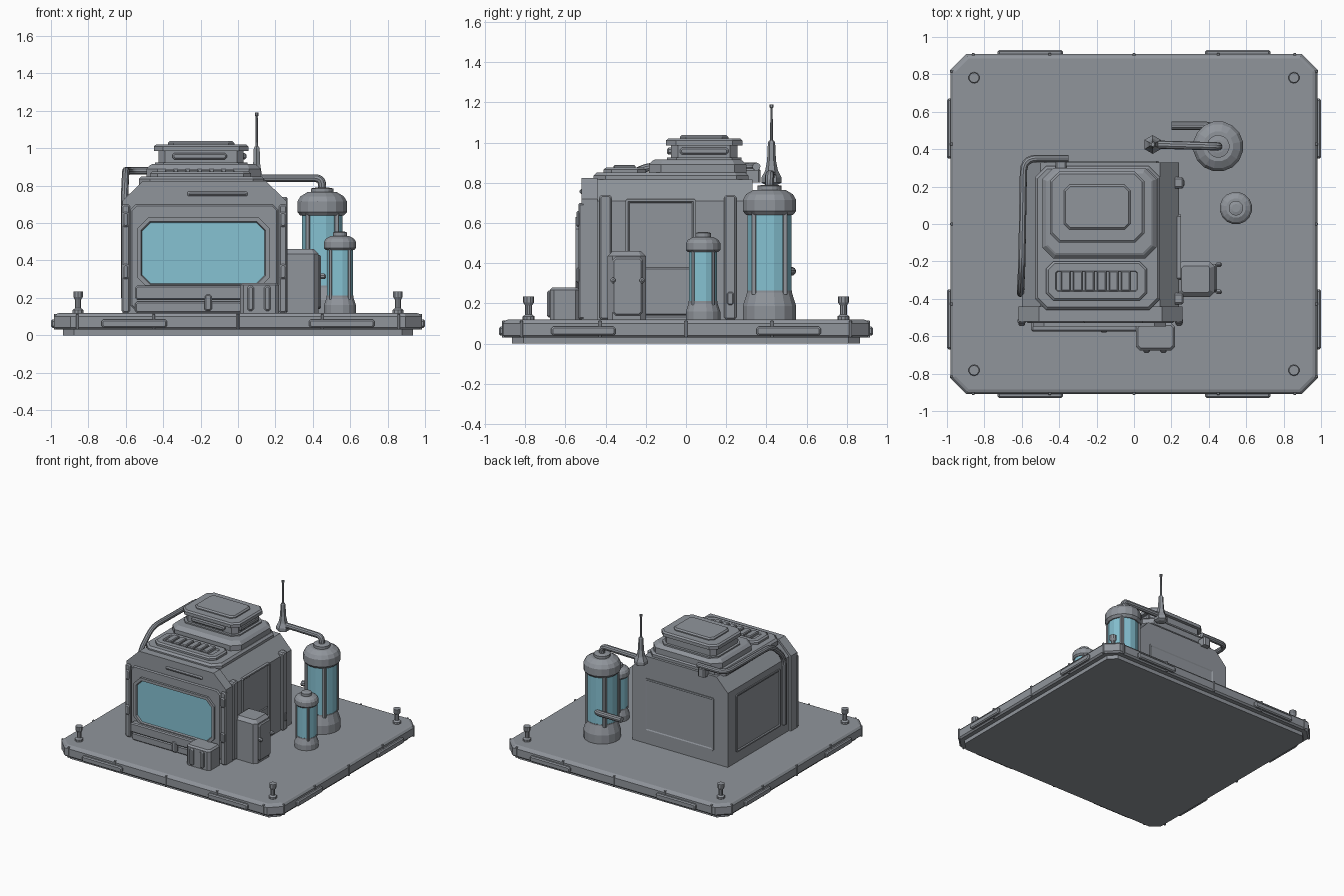
import bpy, bmesh, math
from mathutils import Vector

cube = bpy.data.objects.get("Cube")
if cube:
    bpy.data.objects.remove(cube, do_unlink=True)


def material(name, rgb):
    m = bpy.data.materials.new(name)
    m.use_nodes = True
    m.diffuse_color = (*rgb, 1)
    m.node_tree.nodes["Principled BSDF"].inputs["Base Color"].default_value = (*rgb, 1)
    return m


GREY = material("metal_grey", (0.28, 0.30, 0.33))
TEAL = material("teal_glass", (0.24, 0.54, 0.65))
AXES = {"x": lambda u, v, h: (h, u, v),
        "y": lambda u, v, h: (u, h, v),
        "z": lambda u, v, h: (u, v, h)}


def finish(name, bm, mats=(GREY,), smooth=False):
    bmesh.ops.recalc_face_normals(bm, faces=bm.faces)
    me = bpy.data.meshes.new(name)
    bm.to_mesh(me)
    bm.free()
    for m in mats:
        me.materials.append(m)
    ob = bpy.data.objects.new(name, me)
    bpy.context.collection.objects.link(ob)
    if smooth:
        for o in bpy.context.selected_objects:
            o.select_set(False)
        bpy.context.view_layer.objects.active = ob
        ob.select_set(True)
        bpy.ops.object.shade_smooth_by_angle(angle=math.radians(35))
    return ob


def loft(name, rings, mats=(GREY,), cap_mat=0, smooth=False):
    """Join equal rings of points and cap both ends."""
    bm = bmesh.new()
    loops = [[bm.verts.new(p) for p in r] for r in rings]
    n = len(loops[0])
    for a, b in zip(loops, loops[1:]):
        for i in range(n):
            j = (i + 1) % n
            bm.faces.new((a[i], a[j], b[j], b[i]))
    bm.faces.new(loops[0])
    bm.faces.new(loops[-1]).material_index = cap_mat
    return finish(name, bm, mats, smooth)


def slab(name, axis, u0, u1, v0, v1, c, layers, mats=(GREY,), cap_mat=0):
    """Rectangle with cut corners, lofted through (height, inset) layers."""
    rings = []
    for h, d in layers:
        a, b, e, f = u0 + d, u1 - d, v0 + d, v1 - d
        k = max(c - 0.586 * d, 0.002)
        pts = [(a + k, e), (b - k, e), (b, e + k), (b, f - k),
               (b - k, f), (a + k, f), (a, f - k), (a, e + k)]
        rings.append([AXES[axis](u, v, h) for u, v in pts])
    return loft(name, rings, mats, cap_mat)


def plate(name, axis, u0, u1, v0, v1, h0, h1, c=0.01, bev=0.008):
    s = math.copysign(bev, h1 - h0)
    return slab(name, axis, u0, u1, v0, v1, c, [(h0, 0), (h1 - s, 0), (h1, bev)])


def panel(name, axis, u0, u1, v0, v1, h, out, c=0.02, rim=0.018):
    """Raised rim with a sunken centre."""
    return slab(name, axis, u0, u1, v0, v1, c,
                [(h - out, 0), (h + out, 0), (h + out, rim), (h + out * 0.2, rim + 0.008)])


def lathe(name, x, y, profile, n=16, mat=GREY, smooth=False):
    rings = [[(x + r * math.cos(2 * math.pi * (i + .5) / n),
               y + r * math.sin(2 * math.pi * (i + .5) / n), z) for i in range(n)]
             for r, z in profile]
    return loft(name, rings, (mat,), 0, smooth)


def pipe(name, pts, r, bend=0.05):
    """Round tube with filleted corners."""
    pts = [Vector(p) for p in pts]
    path = [pts[0]]
    for a, b, c in zip(pts, pts[1:], pts[2:]):
        p, q = b + (a - b).normalized() * bend, b + (c - b).normalized() * bend
        for i in range(6):
            t = i / 5
            path.append(p * (1 - t) ** 2 + b * 2 * t * (1 - t) + q * t * t)
    path.append(pts[-1])
    rings = []
    side = None
    for i, p in enumerate(path):
        d = (path[min(i + 1, len(path) - 1)] - path[max(i - 1, 0)]).normalized()
        side = d.orthogonal() if side is None else side - d * side.dot(d)
        side.normalize()
        up = d.cross(side)
        rings.append([p + (side * math.cos(k * math.pi / 5) + up * math.sin(k * math.pi / 5)) * r
                      for k in range(10)])
    return loft(name, rings, smooth=True)


# Base platform with rim
slab("platform", "z", -.98, .98, -.91, .91, .085,
     [(0, .045), (.03, .045), (.03, .012), (.042, 0), (.1, 0), (.115, .012), (.12, .025)])
for s in (-1, 1):
    for t in (-1, 1):
        a, b = sorted((t * .38, t * .73))
        plate("edge_plate", "y", a, b, .04, .085, s * .90, s * .93)
        a, b = sorted((t * .35, t * .67))
        plate("side_edge_plate", "x", a, b, .04, .085, s * .97, s * 1.0)
        # Corner bollards
        lathe("bollard", s * .855, t * .782,
              [(.03, .11), (.03, .135), (.017, .145), (.017, .19), (.027, .205), (.027, .235)], 10)
    for k in (-.86, -.45, 0, .45, .86):
        plate("edge_seam", "y", k - .007, k + .007, .03, .115, s * .90, s * .915, .002, .003)
        plate("side_edge_seam", "x", k * .95 - .007, k * .95 + .007, .03, .115,
              s * .97, s * .985, .002, .003)


# Building shell: sloped-shoulder section run along y
def shell(name, y0, y1, o):
    pts = [(-.6 - o, .11), (.24 + o, .11), (.24 + o, .71 + o / 2), (.14 + o / 2, .815 + o / 2),
           (-.5 - o / 2, .815 + o / 2), (-.6 - o, .71 + o / 2)]
    return loft(name, [[(x, y, z) for x, z in pts] for y in (y0, y1)])


shell("building_body", -.51, .33, 0)
shell("front_arch", -.52, -.44, .018)
for y in (-.43, .19):
    plate("wall_pillar", "x", y, y + .06, .12, .74, .22, .265)
panel("wall_panel_tall", "x", -.30, .05, .12, .72, .24, .012, .01, .012)
plate("wall_panel_low", "x", -.27, .03, .14, .38, .235, .248)
plate("wall_hinge", "x", .20, .24, .19, .26, .24, .27)
panel("back_panel", "y", -.48, .13, .22, .64, .33, .006, .01, .01)
panel("left_wall_panel", "x", -.33, .23, .2, .66, -.6, -.008, .01, .01)

# Front window and frame
plate("front_frame", "y", -.575, .215, .13, .70, -.51, -.53, .03)
slab("front_window", "y", -.54, .17, .25, .63, .06,
     [(-.52, 0), (-.548, 0), (-.548, .022), (-.536, .028)], (GREY, TEAL), 1)
for x in (-.60, .24):
    plate("front_post", "y", x - .022, x + .022, .12, .7, -.51, -.535)
    for z in (.3, .58):
        plate("post_clip", "y", x - .018, x + .018, z, z + .08, -.53, -.545)
plate("window_ledge", "y", -.55, .2, .19, .265, -.52, -.575)
plate("front_skirt", "y", -.55, .02, .12, .18, -.52, -.555)
plate("skirt_bracket", "y", -.18, -.14, .13, .22, -.52, -.58)
plate("brow_plate", "y", -.27, .05, .745, .768, -.51, -.53, .004)

# Step box at the front
plate("front_box", "z", .01, .22, -.675, -.53, .115, .28, .02, .012)
for x in (.05, .14):
    plate("front_box_rib", "y", x, x + .035, .13, .265, -.66, -.69)

# Utility cabinet on the side wall
plate("cabinet", "z", .23, .43, -.39, -.2, .115, .46, .025, .025)
plate("cabinet_door", "x", -.365, -.215, .14, .43, .42, .445, .015)
plate("cabinet_handle", "x", -.375, -.35, .3, .33, .44, .47)
plate("cabinet_latch", "x", -.23, -.205, .3, .33, .44, .47)

# Roof stack
plate("roof_plate", "z", -.53, .14, -.46, .31, .80, .85, .06, .015)
slab("roof_tier", "z", -.49, .12, -.185, .3, .06,
     [(.84, 0), (.89, 0), (.91, .02), (.915, .03)])
slab("roof_unit", "z", -.45, .055, -.10, .28, .05,
     [(.9, .005), (.925, .005), (.925, .025), (.985, .025), (.985, 0), (1.01, 0), (1.02, .012)])
plate("roof_cap", "z", -.375, -.02, -.03, .21, 1.01, 1.038, .03, .01)
plate("unit_vent", "y", -.35, -.06, .94, .975, -.07, -.095)
plate("roof_unit_side_vent", "x", -.03, .21, .94, .975, .02, .045)
slab("front_roof_tier", "z", -.47, .07, -.41, -.2, .04,
     [(.84, 0), (.865, 0), (.875, .012), (.875, .05), (.865, .055)])
for i in range(6):
    x = -.39 + i * .064
    plate("roof_louvre", "z", x, x + .05, -.36, -.25, .86, .888, .004, .006)

# Roof pipe wrapping over the side wall
pipe("roof_pipe", [(-.35, .35, .88), (-.59, .35, .88), (-.6, -.22, .88), (-.607, -.37, .74),
                   (-.607, -.37, .2)], .02, .07)
plate("pipe_bracket", "z", -.42, -.36, .27, .37, .80, .87)


# Storage tanks with glass middles and struts
def tank(label, x, y, r, z0, g0, g1, z1):
    lathe(label + "_foot", x, y, [(r, z0), (r, z0 + (g0 - z0) * .5), (r * .84, g0 - .01),
                                  (r * .84, g0)])
    lathe(label + "_glass", x, y, [(r * .82, g0 - .01), (r * .82, g1 + .01)], 16, TEAL)
    h = z1 - g1
    lathe(label + "_cap", x, y, [(r * .88, g1), (r, g1 + h * .15), (r, g1 + h * .6),
                                 (r * .88, g1 + h * .82), (r * .6, z1), (r * .45, z1),
                                 (r * .45, z1 + .02), (r * .25, z1 + .025)])
    for k in range(4):
        a = math.pi / 4 + k * math.pi / 2
        px, py, w = x + math.cos(a) * r * .82, y + math.sin(a) * r * .82, r * .09
        plate(label + "_strut", "z", px - w, px + w, py - w, py + w, g0 - .02, g1 + .02, .003, .002)


tank("tall_tank", .45, .415, .135, .11, .265, .64, .765)
tank("small_tank", .545, .085, .087, .11, .212, .455, .53)
pipe("tank_top_pipe", [(.45, .415, .76), (.45, .415, .84), (.1, .425, .84)], .022, .04)
pipe("tank_rear_pipe", [(.2, .525, .36), (.42, .525, .36), (.45, .45, .36)], .022, .03)

# Antenna mast
lathe("antenna_base", .1, .425, [(.03, .79), (.05, .8), (.05, .825), (.032, .86), (.022, .91),
                                 (.018, 1.0), (.012, 1.01)], 6)
lathe("antenna_rod", .1, .425, [(.008, 1.0), (.006, 1.17), (.011, 1.175), (.011, 1.19)], 8)
